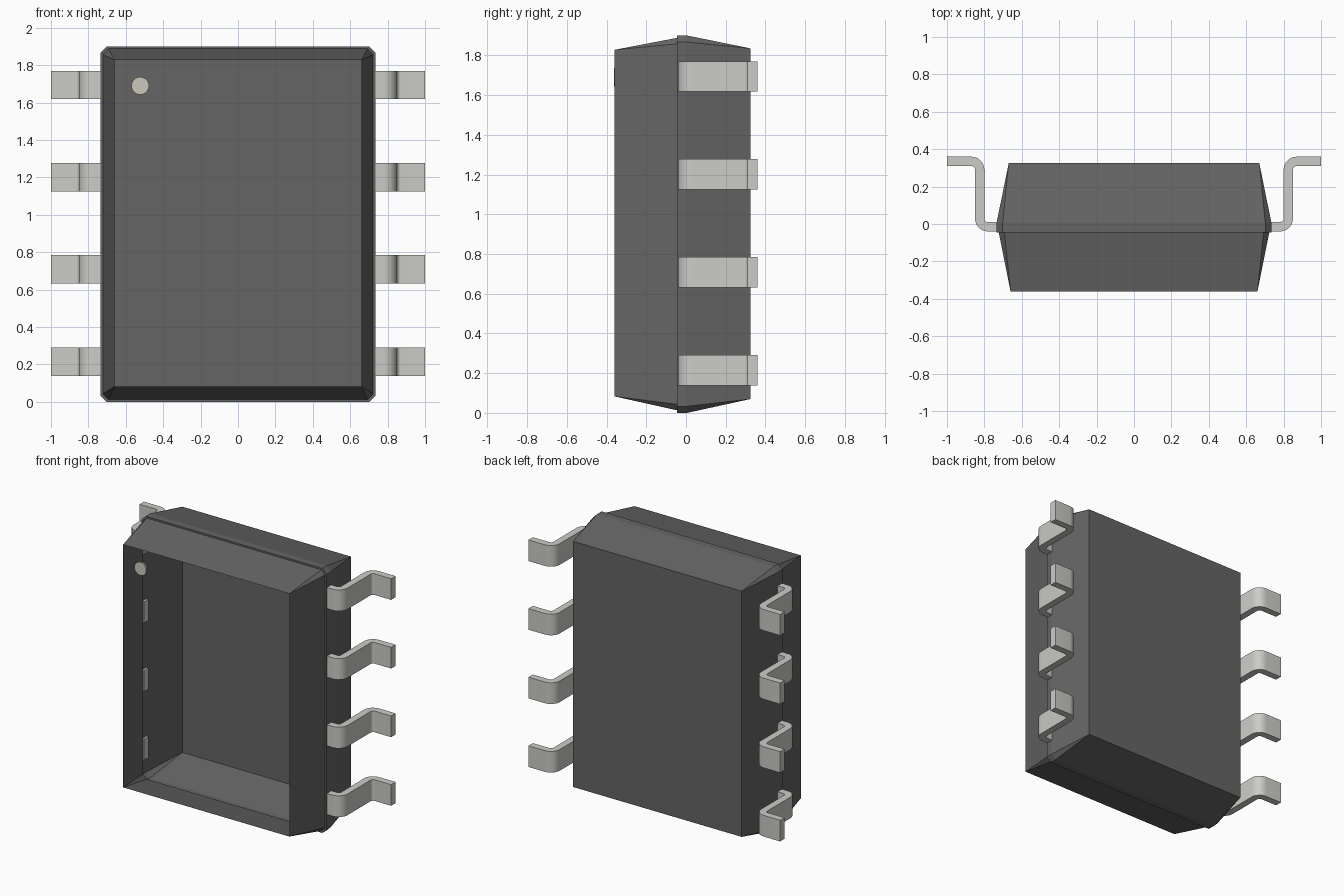
import bpy, bmesh, math
from mathutils import Matrix

if "Cube" in bpy.data.objects:
    bpy.data.objects.remove(bpy.data.objects["Cube"])


def material(name, rgb):
    m = bpy.data.materials.new(name)
    m.diffuse_color = (*rgb, 1)
    m.use_nodes = True
    m.node_tree.nodes["Principled BSDF"].inputs["Base Color"].default_value = m.diffuse_color
    return m


def make_object(name, bm, mat):
    bmesh.ops.recalc_face_normals(bm, faces=bm.faces)
    me = bpy.data.meshes.new(name)
    bm.to_mesh(me)
    bm.free()
    ob = bpy.data.objects.new(name, me)
    me.materials.append(mat)
    bpy.context.collection.objects.link(ob)
    return ob


dark = material("dark_plastic", (0.13, 0.13, 0.13))
metal = material("tin_metal", (0.6, 0.6, 0.57))
mark = material("pale_mark", (0.6, 0.58, 0.5))


# Body shell: stacked chamfered rectangles, open at the front
def ring(bm, y, hx, z0, z1, c):
    pts = [(hx, z0 + c), (hx, z1 - c), (hx - c, z1), (c - hx, z1),
           (-hx, z1 - c), (-hx, z0 + c), (c - hx, z0), (hx - c, z0)]
    return [bm.verts.new((x, y, z)) for x, z in pts]


bm = bmesh.new()
rings = [ring(bm, *r) for r in (
    (-0.36, 0.66, 0.083, 1.828, 0),
    (-0.045, 0.723, 0.013, 1.888, 0.03),
    (-0.045, 0.735, 0.0, 1.90, 0.033),
    (0.005, 0.735, 0.0, 1.90, 0.033),
    (0.325, 0.67, 0.07, 1.835, 0))]
for a, b in zip(rings, rings[1:]):
    for i in range(8):
        j = (i + 1) % 8
        bm.faces.new((a[i], a[j], b[j], b[i]))
bm.faces.new(rings[-1])
bmesh.ops.remove_doubles(bm, verts=bm.verts, dist=1e-4)
make_object("body_shell", bm, dark)


# Leads: bent strip profile with rounded bends, extruded in z
def arc(cx, cy, r, a0, a1, n=8):
    return [(cx + r * math.cos(math.radians(a0 + (a1 - a0) * i / n)),
             cy + r * math.sin(math.radians(a0 + (a1 - a0) * i / n)))
            for i in range(n + 1)]


low, high = (0.78, 0.03), (0.87, 0.29)
outer = [(0.72, -0.04)] + arc(*low, 0.07, -90, 0) + arc(*high, 0.02, 180, 90) + [(1, 0.31)]
inner = [(0.72, 0.01)] + arc(*low, 0.02, -90, 0) + arc(*high, 0.07, 180, 90) + [(1, 0.36)]


def lead(name, side, z):
    bm = bmesh.new()
    rows = [[bm.verts.new((side * x, y, z + dz)) for (x, y), dz in
             ((o, -0.076), (o, 0.076), (i, 0.076), (i, -0.076))]
            for o, i in zip(outer, inner)]
    for a, b in zip(rows, rows[1:]):
        for k in range(4):
            m = (k + 1) % 4
            bm.faces.new((a[k], a[m], b[m], b[k]))
    bm.faces.new(rows[0])
    bm.faces.new(rows[-1])
    ob = make_object(name, bm, metal)
    bpy.ops.object.select_all(action='DESELECT')
    ob.select_set(True)
    bpy.context.view_layer.objects.active = ob
    bpy.ops.object.shade_smooth_by_angle(angle=math.radians(30))


for n in range(4):
    lead(f"lead_left_{n + 1}", -1, 0.215 + n * 0.493)
    lead(f"lead_right_{n + 1}", 1, 0.215 + n * 0.493)

# Orientation dot at the front plane
bm = bmesh.new()
bmesh.ops.create_cone(bm, cap_ends=True, segments=32, radius1=0.047, radius2=0.047, depth=0.012,
                      matrix=Matrix.Translation((-0.523, -0.356, 1.69)) @ Matrix.Rotation(math.pi / 2, 4, 'X'))
make_object("orientation_dot", bm, mark)
